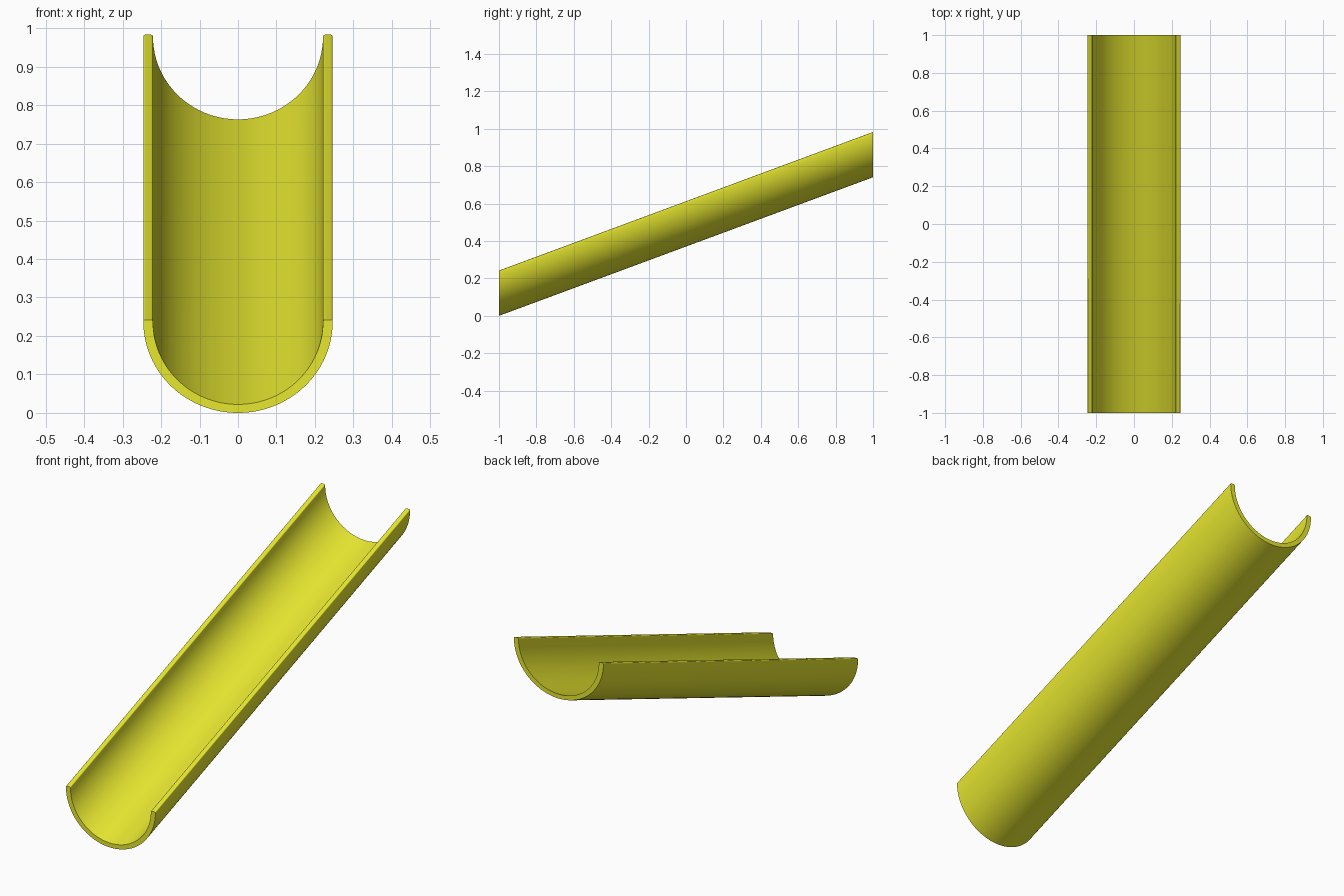
import bpy, bmesh, math

if "Cube" in bpy.data.objects:
    bpy.data.objects.remove(bpy.data.objects["Cube"])

HALF_LEN, RISE = 1.0, 0.741     # run along y and climb over the full length
RIM = 0.242                     # rim height above the outer bottom
OUT_X, OUT_Z = 0.246, 0.242     # outer half-ellipse radii
IN_X, IN_Z = 0.221, 0.220       # inner half-ellipse radii
LIP = 0.005                     # rounding of the rim corners
SEG, LIP_SEG = 64, 4


def arc(cx, cz, rx, rz, a0, a1, n):
    """Points on an elliptical arc in the x-z plane, angles in degrees."""
    pts = []
    for i in range(n + 1):
        a = math.radians(a0 + (a1 - a0) * i / n)
        pts.append((cx + rx * math.cos(a), cz + rz * math.sin(a)))
    return pts


# U-shaped wall section with softly rounded rims
base = RIM - LIP
profile = arc(0, base, OUT_X, OUT_Z - LIP, 180, 360, SEG)
profile += arc(OUT_X - LIP, base, LIP, LIP, 0, 90, LIP_SEG)[1:]
profile += arc(IN_X + LIP, base, LIP, LIP, 90, 180, LIP_SEG)
profile += arc(0, base, IN_X, IN_Z - LIP, 360, 180, SEG)[1:]
profile += arc(-IN_X - LIP, base, LIP, LIP, 0, 90, LIP_SEG)[1:]
profile += arc(-OUT_X + LIP, base, LIP, LIP, 90, 180, LIP_SEG)[:-1]

# Sweep the section up the slope, keeping both ends vertical
bm = bmesh.new()
low = [bm.verts.new((x, -HALF_LEN, z)) for x, z in profile]
high = [bm.verts.new((x, HALF_LEN, z + RISE)) for x, z in profile]
n = len(profile)
for i in range(n):
    j = (i + 1) % n
    bm.faces.new((low[i], low[j], high[j], high[i]))
bm.faces.new(low)
bm.faces.new(high)
bmesh.ops.recalc_face_normals(bm, faces=bm.faces)
# Cut the concave end caps into clean triangles
bmesh.ops.triangulate(bm, faces=[f for f in bm.faces if len(f.verts) > 4])

mesh = bpy.data.meshes.new("slide_chute")
bm.to_mesh(mesh)
bm.free()
chute = bpy.data.objects.new("slide_chute", mesh)
bpy.context.collection.objects.link(chute)

# Yellow finish
yellow = bpy.data.materials.new("yellow")
yellow.diffuse_color = (0.8, 0.8, 0.03, 1)
yellow.use_nodes = True
yellow.node_tree.nodes["Principled BSDF"].inputs["Base Color"].default_value = yellow.diffuse_color
mesh.materials.append(yellow)

bpy.context.view_layer.objects.active = chute
chute.select_set(True)
bpy.ops.object.shade_smooth_by_angle(angle=math.radians(35))
